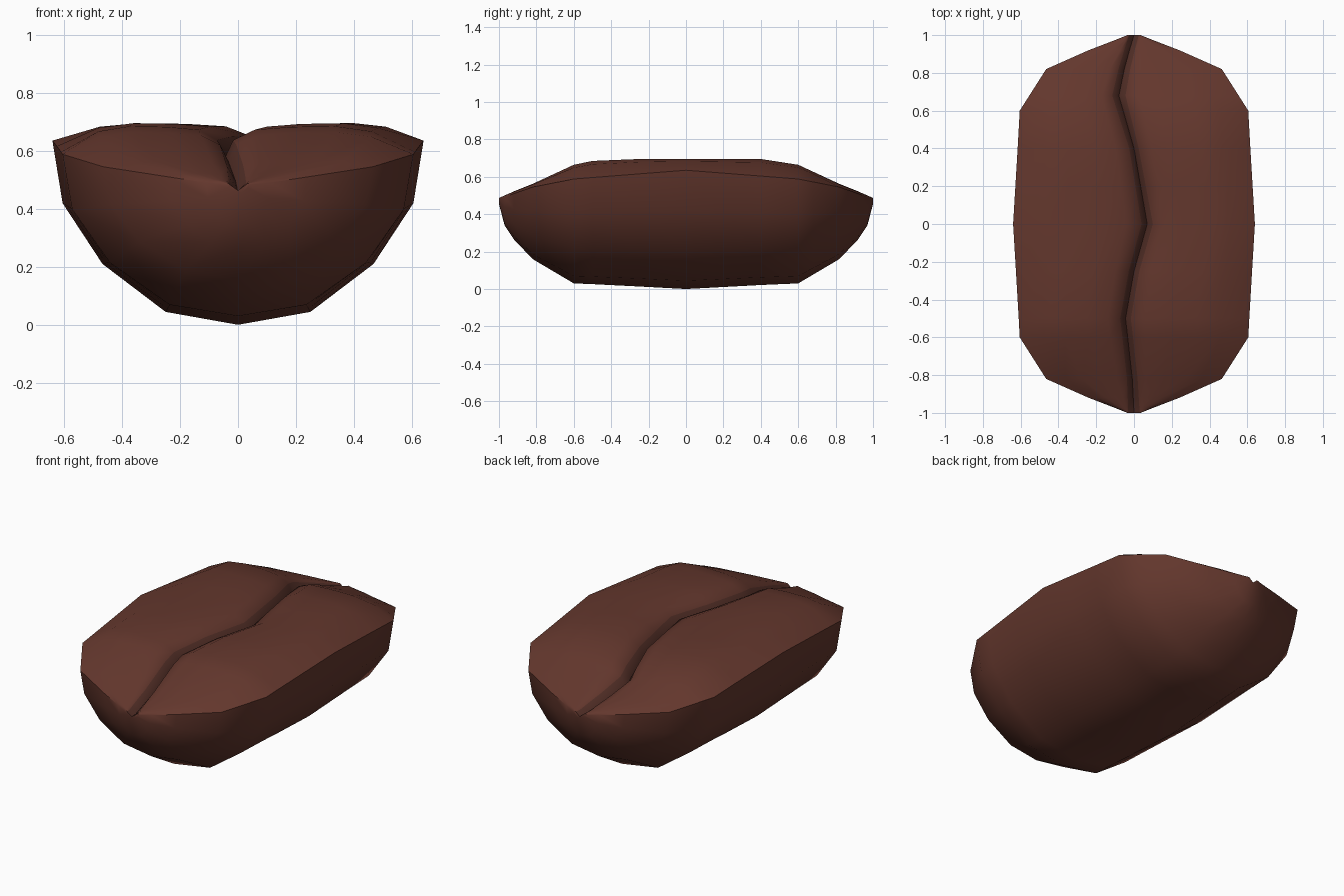
import bpy, bmesh, math

if "Cube" in bpy.data.objects:
    bpy.data.objects.remove(bpy.data.objects["Cube"])


def interp(table, t):
    """Piecewise linear lookup of every column in a small table."""
    for a, b in zip(table, table[1:]):
        if t <= b[0]:
            k = (t - a[0]) / (b[0] - a[0])
            return [p + (q - p) * k for p, q in zip(a[1:], b[1:])]
    return list(table[-1][1:])


def material(name, color):
    m = bpy.data.materials.new(name)
    m.diffuse_color = color
    m.use_nodes = True
    m.node_tree.nodes["Principled BSDF"].inputs["Base Color"].default_value = m.diffuse_color
    return m


# distance from middle: half width, keel height, rim height, ridge height, lip height
BODY = [(0, .64, 0, .635, .695, .652), (.45, .613, .024, .60, .695, .645),
        (.6, .605, .03, .588, .664, .62), (.82, .465, .16, .545, .562, .545),
        (.92, .24, .265, .51, .522, .51), (.97, .11, .34, .49, .50, .49),
        (1, .035, .455, .482, .487, .485)]
# crease: y, centre x, half width, depth
CREASE = [(-1, 0, .03, .025), (-.8, -.01, .028, .05), (-.5, -.045, .028, .06),
          (-.25, 0, .028, .06), (0, .07, .03, .06), (.4, 0, .025, .06),
          (.68, -.08, .035, .06), (.85, -.045, .03, .05), (1, 0, .025, .025)]
STATIONS = [-1, -.97, -.92, -.82, -.6, -.5, -.25, 0, .2, .4, .6, .68, .82, .92, .97, 1]
BELLY = [(1, 1), (.945, .66), (.73, .33), (.39, .07)]
TOP = [(.12, .75), (.32, .95), (.56, 1)]


def section(y):
    half, keel, rim, ridge, lip = interp(BODY, abs(y))
    c, w, depth = interp(CREASE, y)

    def upper(s):
        edge = c + s * w
        pts = [(edge, lip)]
        for f, h in TOP:
            pts.append((edge + (s * half - edge) * f, lip + (ridge - lip) * h))
        pts.append((edge + (s * half - edge) * .76, ridge - (ridge - rim) * .2))
        return pts

    def lower(s):
        return [(s * half * f, keel + (rim - keel) * h) for f, h in BELLY]

    right = upper(1) + lower(1)
    left = upper(-1) + lower(-1)
    ring = [(c, max(lip - depth, keel + .008))] + right + [(0, keel)] + left[::-1]
    return [(x, y, z) for x, z in ring]


# bean body lofted along its length, with the crease in its top
bm = bmesh.new()
rings = [[bm.verts.new(p) for p in section(y)] for y in STATIONS]
n = len(rings[0])
for a, b in zip(rings, rings[1:]):
    for i in range(n):
        j = (i + 1) % n
        f = bm.faces.new((a[i], a[j], b[j], b[i]))
        f.material_index = 1 if i in (0, n - 1) else 0
bm.faces.new(rings[0])
bm.faces.new(rings[-1][::-1])
bmesh.ops.recalc_face_normals(bm, faces=bm.faces[:])
mesh = bpy.data.meshes.new("bean")
bm.to_mesh(mesh)
bm.free()
mesh.materials.append(material("roasted_brown", (.125, .038, .026, 1)))
mesh.materials.append(material("crease_brown", (.085, .028, .02, 1)))
bean = bpy.data.objects.new("bean", mesh)
bpy.context.collection.objects.link(bean)

# smooth surface with a sharp crease
bpy.context.view_layer.objects.active = bean
bean.select_set(True)
bpy.ops.object.shade_smooth_by_angle(angle=math.radians(45))
